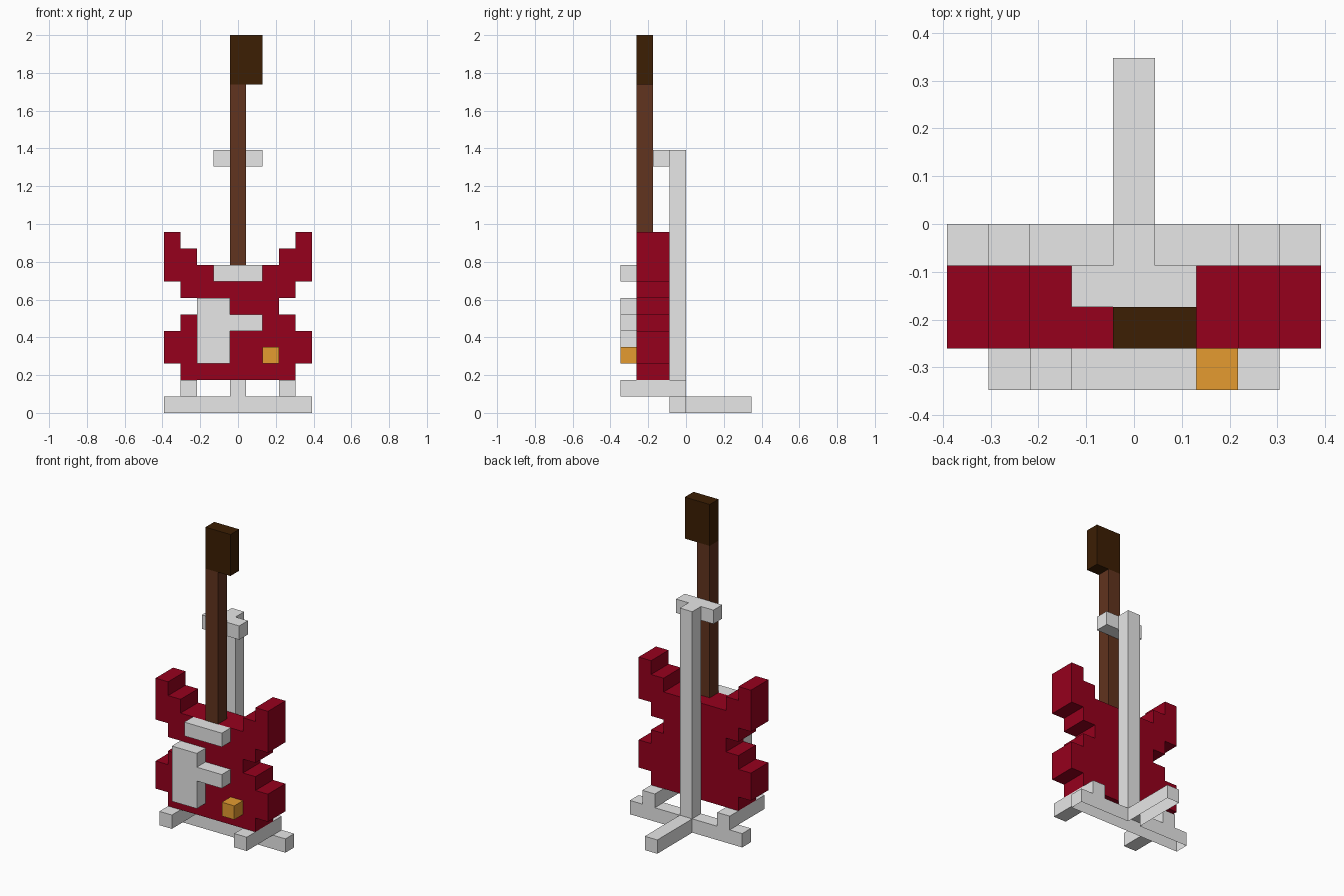
import bpy
import bmesh
from mathutils import Vector

if "Cube" in bpy.data.objects:
    bpy.data.objects.remove(bpy.data.objects["Cube"])

U = 2 / 23  # block size: the model is 23 blocks tall


def material(name, rgb):
    m = bpy.data.materials.new(name)
    m.diffuse_color = (*rgb, 1)
    m.use_nodes = True
    m.node_tree.nodes["Principled BSDF"].inputs["Base Color"].default_value = m.diffuse_color
    return m


RED = material("deep red", (0.305, 0.0, 0.012))
GREY = material("light grey", (0.80, 0.80, 0.80))
NECK = material("brown wood", (0.12, 0.033, 0.013))
HEAD = material("dark brown wood", (0.045, 0.013, 0.001))
GOLD = material("amber", (0.78, 0.33, 0.03))


def box(x, y, z):
    """All blocks in a box; x counts from the middle block, ends exclusive."""
    return {(i, j, k) for i in range(*x) for j in range(*y) for k in range(*z)}


# Guitar body: rows of blocks as (inner |x|, outer |x|, bottom, top)
body = set()
for a, b, z0, z1 in ((0, 3, 2, 3), (0, 4, 3, 5), (0, 3, 5, 6), (0, 2, 6, 7),
                     (0, 3, 7, 8), (0, 4, 8, 9), (3, 4, 9, 10), (4, 4, 10, 11)):
    body |= box((a, b + 1), (-3, -1), (z0, z1)) | box((-b, -a + 1), (-3, -1), (z0, z1))

parts = {
    "body": (body, RED),
    # Neck and headstock
    "neck": (box((0, 1), (-3, -2), (9, 20)), NECK),
    "headstock": (box((0, 2), (-3, -2), (20, 23)), HEAD),
    # Raised fittings on the front of the body
    "neck_pickup": (box((-1, 2), (-4, -3), (8, 9)), GREY),
    "scratch_plate": (box((-2, 0), (-4, -3), (3, 7)), GREY),
    "bridge": (box((0, 2), (-4, -3), (5, 6)), GREY),
    "control_knob": (box((2, 3), (-4, -3), (3, 4)), GOLD),
    # Stand
    "stand_cross_bar": (box((-4, 5), (-1, 0), (0, 1)), GREY),
    "stand_rear_leg": (box((0, 1), (0, 4), (0, 1)), GREY),
    "stand_post": (box((0, 1), (-1, 0), (1, 16)), GREY),
    "stand_neck_rest": (box((-1, 2), (-2, -1), (15, 16)), GREY),
    "stand_left_arm": (box((-3, -2), (-4, 0), (1, 2)), GREY),
    "stand_right_arm": (box((3, 4), (-4, 0), (1, 2)), GREY),
}
solid = set().union(*(cells for cells, _ in parts.values()))


def build(name, cells, mat):
    """Make the outer faces of a part, leaving out faces that touch others."""
    bm = bmesh.new()
    for cell in sorted(cells):
        for axis in range(3):
            for s in (-1, 1):
                n = list(cell)
                n[axis] += s
                if tuple(n) in solid or n[2] < 0:
                    continue
                normal, p, q = Vector(), Vector(), Vector()
                normal[axis], p[(axis + 1) % 3], q[(axis + 2) % 3] = s * 0.5, 0.5, s * 0.5
                c = Vector(cell) + Vector((0, 0.5, 0.5)) + normal
                bm.faces.new([bm.verts.new(v * U) for v in
                              (c - p - q, c + p - q, c + p + q, c - p + q)])
    bmesh.ops.remove_doubles(bm, verts=bm.verts, dist=1e-4)
    bmesh.ops.dissolve_limit(bm, angle_limit=0.01, verts=bm.verts, edges=bm.edges)
    mesh = bpy.data.meshes.new(name)
    bm.to_mesh(mesh)
    bm.free()
    mesh.materials.append(mat)
    bpy.context.collection.objects.link(bpy.data.objects.new(name, mesh))


for part_name, (blocks, mat) in parts.items():
    build(part_name, blocks, mat)
